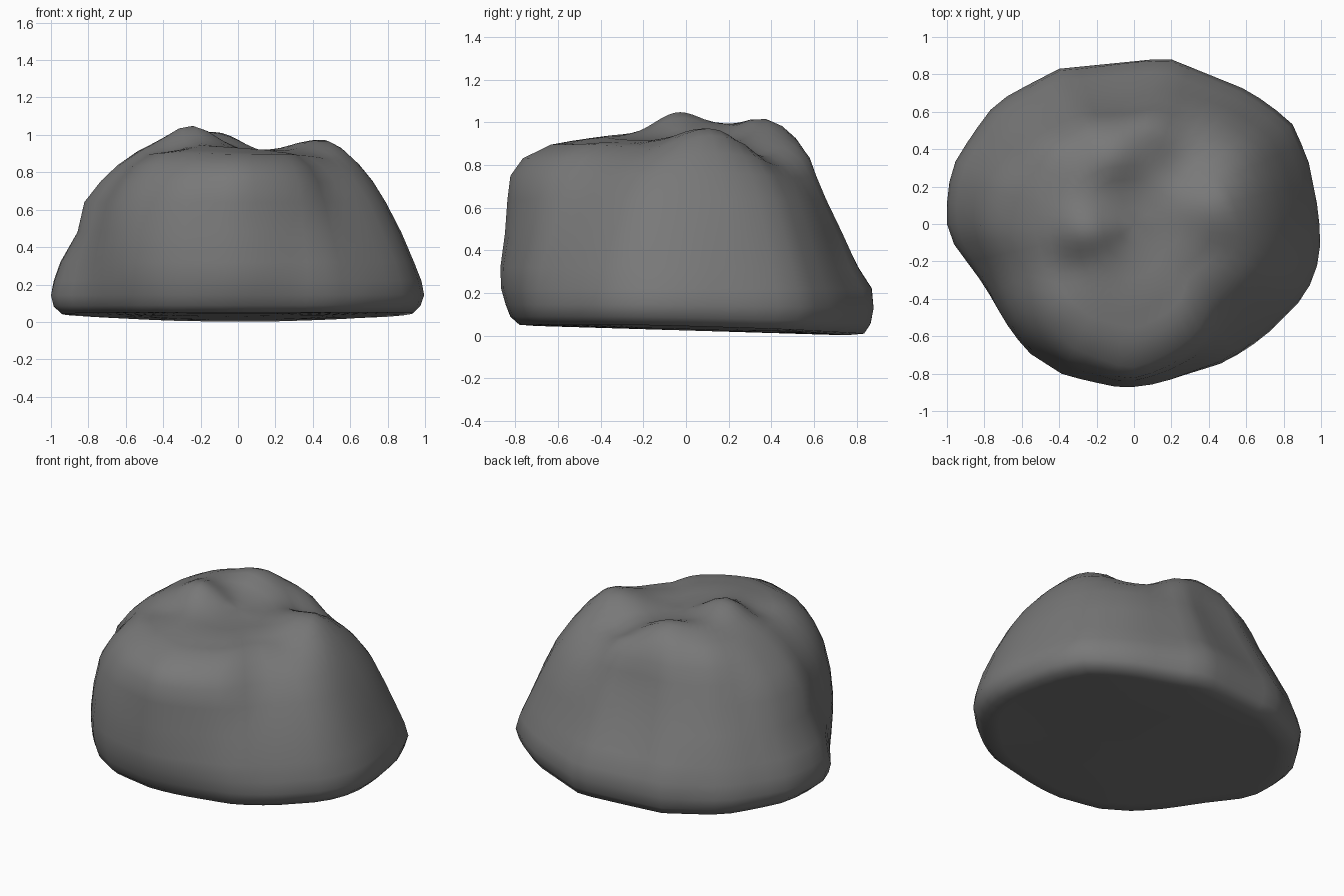
import bpy, bmesh, math
from mathutils import Vector, noise

if "Cube" in bpy.data.objects:
    bpy.data.objects.remove(bpy.data.objects["Cube"])

# Plan outline of the boulder at its widest
OUTLINE = [(1, -.08), (.98, .1), (.93, .35), (.84, .55), (.62, .71), (.2, .88), (.1, .88),
           (-.4, .83), (-.67, .69), (-.78, .6), (-.95, .35), (-1, .18), (-1, 0), (-.97, -.1),
           (-.83, -.3), (-.7, -.52), (-.57, -.68), (-.38, -.81), (-.1, -.875), (.02, -.875),
           (.15, -.85), (.5, -.74), (.7, -.6), (.92, -.38), (.98, -.22)]

# Height of each level, then its share of the outline in eight directions:
# E, NE, N, NW, W, SW, S, SE
LEVELS = [
    (.04, (.94, .95, .95, .95, .94, .92, .89, .94)),
    (.08, (.98, .98, .985, .985, .985, .96, .94, .98)),
    (.14, (1, 1, 1, 1, 1, .98, .965, 1)),
    (.22, (.985, .975, .99, .98, .98, .995, .99, .99)),
    (.32, (.945, .925, .915, .94, .945, 1, .995, .96)),
    (.48, (.88, .86, .825, .85, .86, .985, .965, .87)),
    (.64, (.80, .78, .735, .77, .82, .94, .955, .79)),
    (.75, (.725, .69, .695, .72, .73, .87, .94, .71)),
    (.83, (.65, .61, .665, .67, .64, .79, .87, .62)),
    (.89, (.57, .50, .60, .61, .53, .68, .72, .50)),
]

# Summit bumps and hollows: x, y, height, width
BUMPS = [(-.24, -.04, .115, .12), (-.32, .28, .06, .14), (-.12, .38, .08, .11),
         (0, .42, .02, .1), (-.46, 0, .025, .14),
         (.46, .11, .075, .13), (.32, .4, -.07, .12), (-.2, -.4, .02, .2),
         (-.33, -.22, -.03, .08), (.1, -.1, -.01, .15), (.52, -.2, -.03, .08)]
COUNT = 56


def outline_radius(a):
    """Distance from the centre to the outline along angle a."""
    d = Vector((math.cos(a), math.sin(a)))
    for i, p in enumerate(OUTLINE):
        p, q = Vector(p), Vector(OUTLINE[(i + 1) % len(OUTLINE)])
        c0, c1 = d.x * p.y - d.y * p.x, d.x * q.y - d.y * q.x
        if c0 <= 0 <= c1 and (p + q).dot(d) > 0 and c1 > c0:
            return p.lerp(q, -c0 / (c1 - c0)).length
    return .9


def share(values, a):
    """Blend between the eight direction values."""
    s = (a / (math.pi / 4)) % 8
    i, f = int(s) % 8, s % 1
    f = .5 * f + .5 * f * f * (3 - 2 * f)
    # Broad shoulder beside the steep front face
    lean = max(0, values[6] - values[7])
    shoulder = .25 * lean * math.exp(-((s - 6.6) / .36) ** 2)
    return values[i] * (1 - f) + values[(i + 1) % 8] * f + shoulder


def summit(x, y):
    return sum(h * math.exp(-((x - u) ** 2 + (y - v) ** 2) / (2 * w * w))
               for u, v, h, w in BUMPS)


def underside(x, y):
    """Nearly flat base, tilted slightly down towards the back."""
    return .024 - .03 * y + .03 * x * x


bm = bmesh.new()
angles = [2 * math.pi * i / COUNT for i in range(COUNT)]
radii = [outline_radius(a) for a in angles]
rings = []


def add_ring(values, height, scale=1):
    ring = []
    for a, r in zip(angles, radii):
        r *= share(values, a) * scale
        x, y = r * math.cos(a), r * math.sin(a)
        ring.append(bm.verts.new((x, y, height(x, y))))
    rings.append(ring)


# Underside
add_ring(LEVELS[0][1], underside, .5)
add_ring(LEVELS[0][1], underside, .9)
# Flanks
for z, values in LEVELS:
    k = max(0, (z - .7) / .2)
    low = max(0, 1 - z / .2)
    add_ring(values, lambda x, y: z + k * summit(x, y) * .8
             + low * (-.012 - .032 * y + .02 * x * x))
# Summit
for s in (.88, .74, .6, .46, .32, .16):
    add_ring(LEVELS[-1][1],
             lambda x, y: .92 - .03 * max(0, (s - .6) / .4) + summit(x, y), s)

for lower, upper in zip(rings, rings[1:]):
    for i in range(COUNT):
        j = (i + 1) % COUNT
        bm.faces.new((lower[i], lower[j], upper[j], upper[i]))
for ring, z in ((rings[0], underside(0, 0)), (rings[-1], .92 + summit(0, 0))):
    tip = bm.verts.new((0, 0, z))
    for i in range(COUNT):
        bm.faces.new((ring[i], ring[(i + 1) % COUNT], tip))
bmesh.ops.recalc_face_normals(bm, faces=bm.faces)

# Gentle weathered unevenness on the flanks
bm.normal_update()
moves = [(v, v.normal * noise.noise(v.co * 3.2) * .01) for v in bm.verts if .2 < v.co.z < .9]
for v, m in moves:
    v.co += m

mesh = bpy.data.meshes.new("boulder")
bm.to_mesh(mesh)
bm.free()
boulder = bpy.data.objects.new("boulder", mesh)
bpy.context.collection.objects.link(boulder)

stone = bpy.data.materials.new("grey stone")
stone.diffuse_color = (.19, .19, .19, 1)
stone.use_nodes = True
stone.node_tree.nodes["Principled BSDF"].inputs["Base Color"].default_value = stone.diffuse_color
mesh.materials.append(stone)

bpy.context.view_layer.objects.active = boulder
boulder.select_set(True)
bpy.ops.object.shade_smooth_by_angle(angle=math.radians(60))
